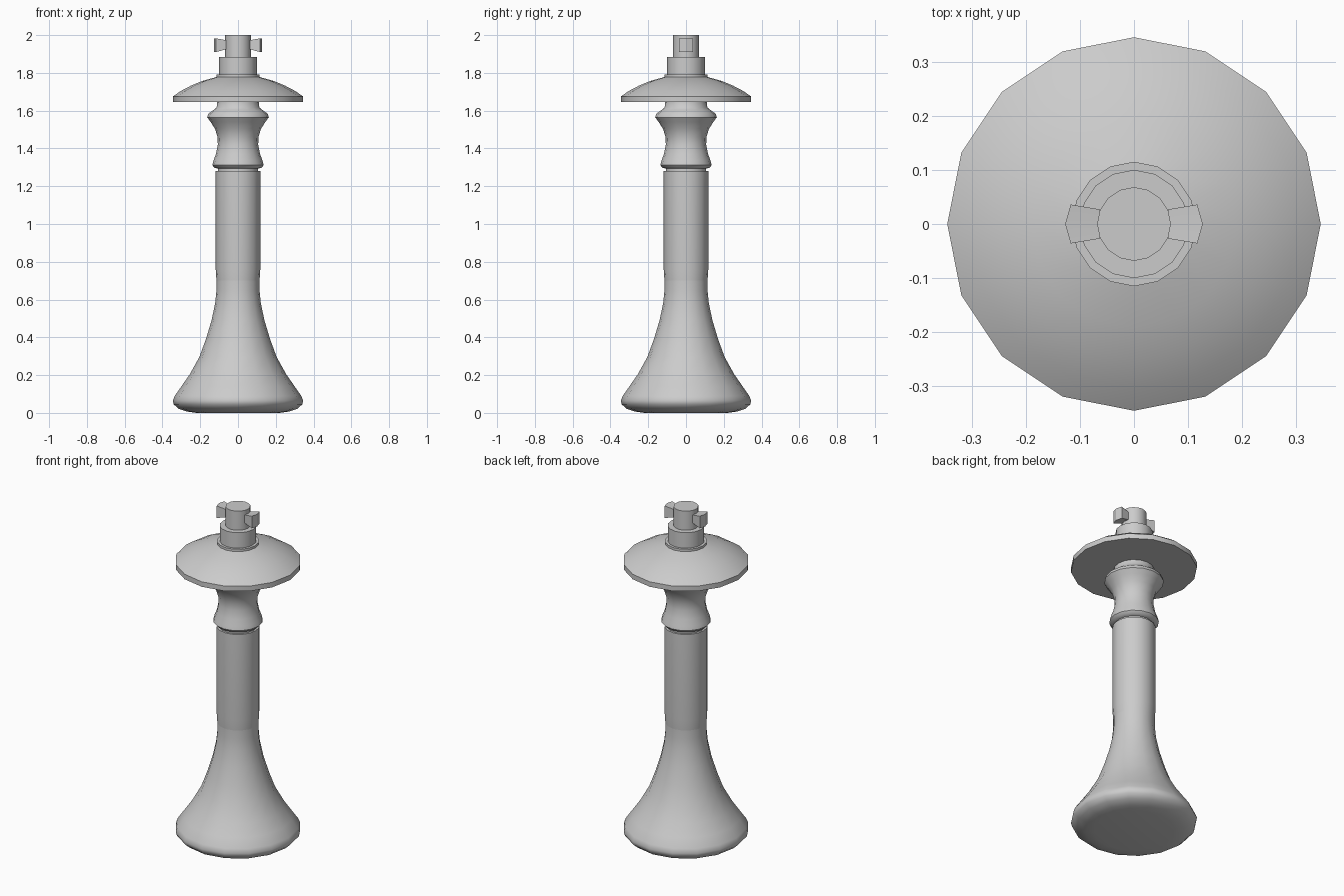
import bpy, bmesh, math
from mathutils import Vector

cube = bpy.data.objects.get("Cube")
if cube:
    bpy.data.objects.remove(cube, do_unlink=True)

SIDES = 16

grey = bpy.data.materials.new("plain grey")
grey.use_nodes = True
colour = (0.6, 0.6, 0.6, 1)
grey.diffuse_color = colour
grey.node_tree.nodes["Principled BSDF"].inputs["Base Color"].default_value = colour


def finish(bm, name, angle):
    bmesh.ops.recalc_face_normals(bm, faces=bm.faces)
    mesh = bpy.data.meshes.new(name)
    bm.to_mesh(mesh)
    bm.free()
    mesh.materials.append(grey)
    obj = bpy.data.objects.new(name, mesh)
    bpy.context.collection.objects.link(obj)
    bpy.ops.object.select_all(action='DESELECT')
    obj.select_set(True)
    bpy.context.view_layer.objects.active = obj
    if angle:
        bpy.ops.object.shade_smooth_by_angle(angle=math.radians(angle))
    return obj


def lathe(name, profile, angle=35):
    """Turn a (radius, height) profile, closed at both ends, about z."""
    bm = bmesh.new()
    points = [(0, profile[0][1])] + profile + [(0, profile[-1][1])]
    verts = [bm.verts.new((r, 0, z)) for r, z in points]
    edges = [bm.edges.new(pair) for pair in zip(verts, verts[1:])]
    bmesh.ops.spin(bm, geom=verts + edges, cent=(0, 0, 0), axis=(0, 0, 1),
                   angle=math.tau, steps=SIDES)
    bmesh.ops.remove_doubles(bm, verts=bm.verts, dist=0.0005)
    return finish(bm, name, angle)


# Flared foot and straight column
lathe("flared_base", [
    (0.22, 0), (0.27, 0.007), (0.315, 0.022), (0.34, 0.045), (0.345, 0.065),
    (0.335, 0.09), (0.30, 0.14), (0.255, 0.205), (0.205, 0.295),
    (0.17, 0.39), (0.14, 0.49), (0.121, 0.58), (0.114, 0.65), (0.114, 0.72)], 50)
lathe("column", [(0.114, 0.70), (0.118, 0.76), (0.118, 1.28)])

# Waisted collar under the cap
lathe("collar", [
    (0.107, 1.27), (0.107, 1.293), (0.125, 1.298), (0.136, 1.312),
    (0.13, 1.335), (0.117, 1.37), (0.107, 1.42), (0.108, 1.46),
    (0.122, 1.505), (0.145, 1.54), (0.163, 1.565), (0.158, 1.583),
    (0.13, 1.603), (0.113, 1.617), (0.11, 1.65)], 50)

# Wide domed cap and stepped top
lathe("domed_cap", [
    (0.345, 1.645), (0.345, 1.675), (0.305, 1.703), (0.25, 1.732),
    (0.19, 1.757), (0.115, 1.778), (0.115, 1.792), (0.10, 1.792)])
lathe("neck", [(0.10, 1.78), (0.10, 1.885)])
lathe("spindle", [(0.068, 1.88), (0.068, 2.0)])

# Flared lugs on each side of the spindle, following its facets
for side, name in ((1, "left_lug"), (-1, "right_lug")):
    bm = bmesh.new()
    rows = []
    for inner, outer, half in ((0.063, 0.117, 1), (0.066, 0.127, 0), (0.063, 0.117, -1)):
        row = [(inner, 0.027 * half, 1.925), (outer, 0.036 * half, 1.91),
               (outer, 0.036 * half, 1.983), (inner, 0.027 * half, 1.973)]
        rows.append([bm.verts.new(Vector((side * x, y, z))) for x, y, z in row])
    for a, b in zip(rows, rows[1:]):
        for i in range(4):
            j = (i + 1) % 4
            bm.faces.new((a[i], a[j], b[j], b[i]))
    bm.faces.new(rows[0])
    bm.faces.new(rows[-1])
    finish(bm, name, 30)
